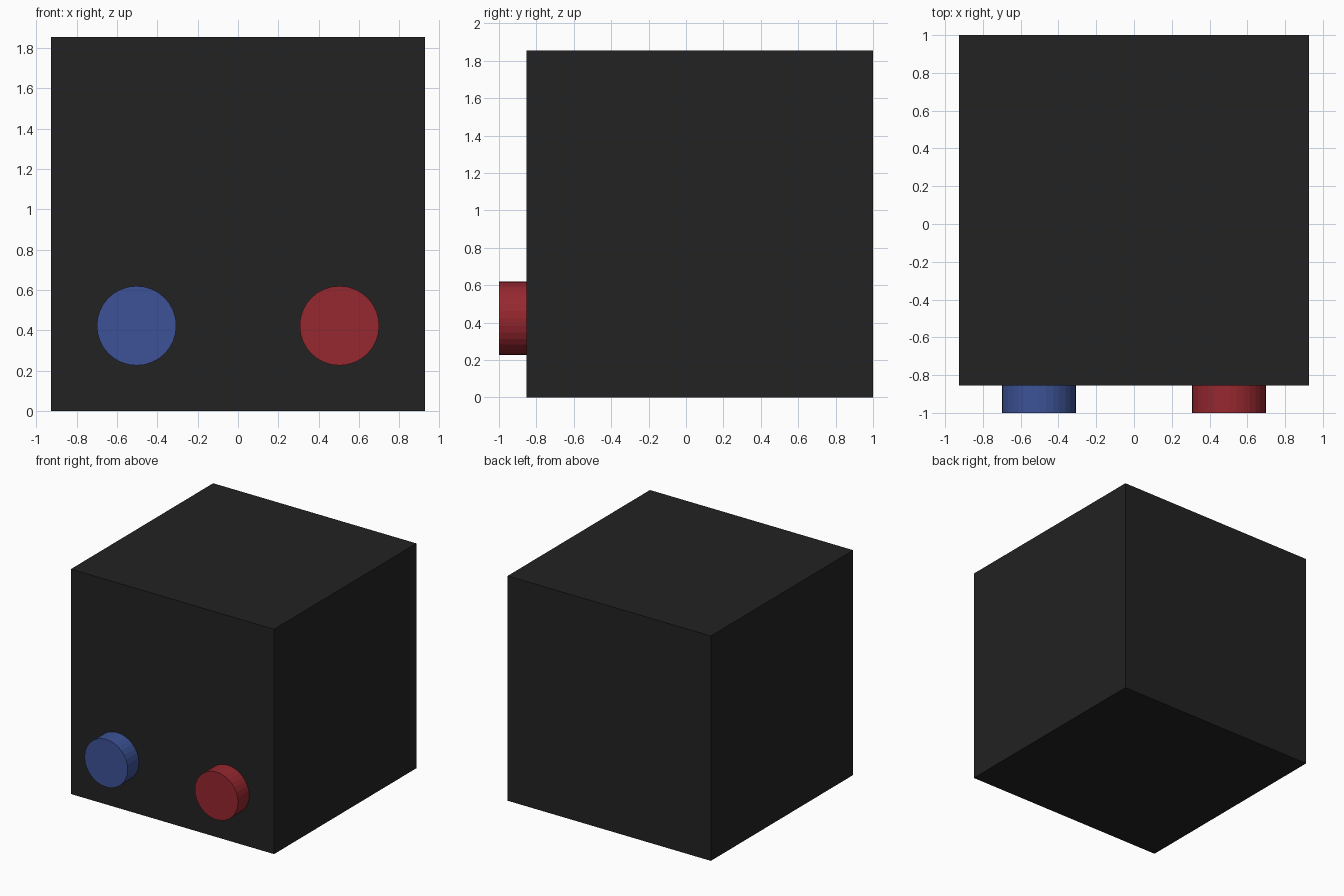
import bpy
from math import radians

if "Cube" in bpy.data.objects:
    bpy.data.objects.remove(bpy.data.objects["Cube"])

SIZE = 1.854        # cube edge length
FRONT = 1 - SIZE    # y of the cube's front face


def paint(obj, name, rgb):
    mat = bpy.data.materials.new(name)
    mat.diffuse_color = (*rgb, 1)
    mat.use_nodes = True
    mat.node_tree.nodes["Principled BSDF"].inputs["Base Color"].default_value = mat.diffuse_color
    obj.data.materials.append(mat)


# Cube body
bpy.ops.mesh.primitive_cube_add(size=SIZE, location=(0, 1 - SIZE / 2, SIZE / 2))
body = bpy.context.object
body.name = "body"
paint(body, "black", (0.016, 0.016, 0.016))


# Round knobs on the front, ending flush with the front face
def knob(name, x, mat_name, rgb):
    bpy.ops.mesh.primitive_cylinder_add(
        vertices=32, radius=0.197, depth=FRONT + 1,
        location=(x, (FRONT - 1) / 2, 0.423), rotation=(radians(90), 0, 0))
    obj = bpy.context.object
    obj.name = name
    paint(obj, mat_name, rgb)


knob("left_knob", -0.503, "blue", (0.045, 0.085, 0.305))
knob("right_knob", 0.503, "red", (0.305, 0.021, 0.029))
